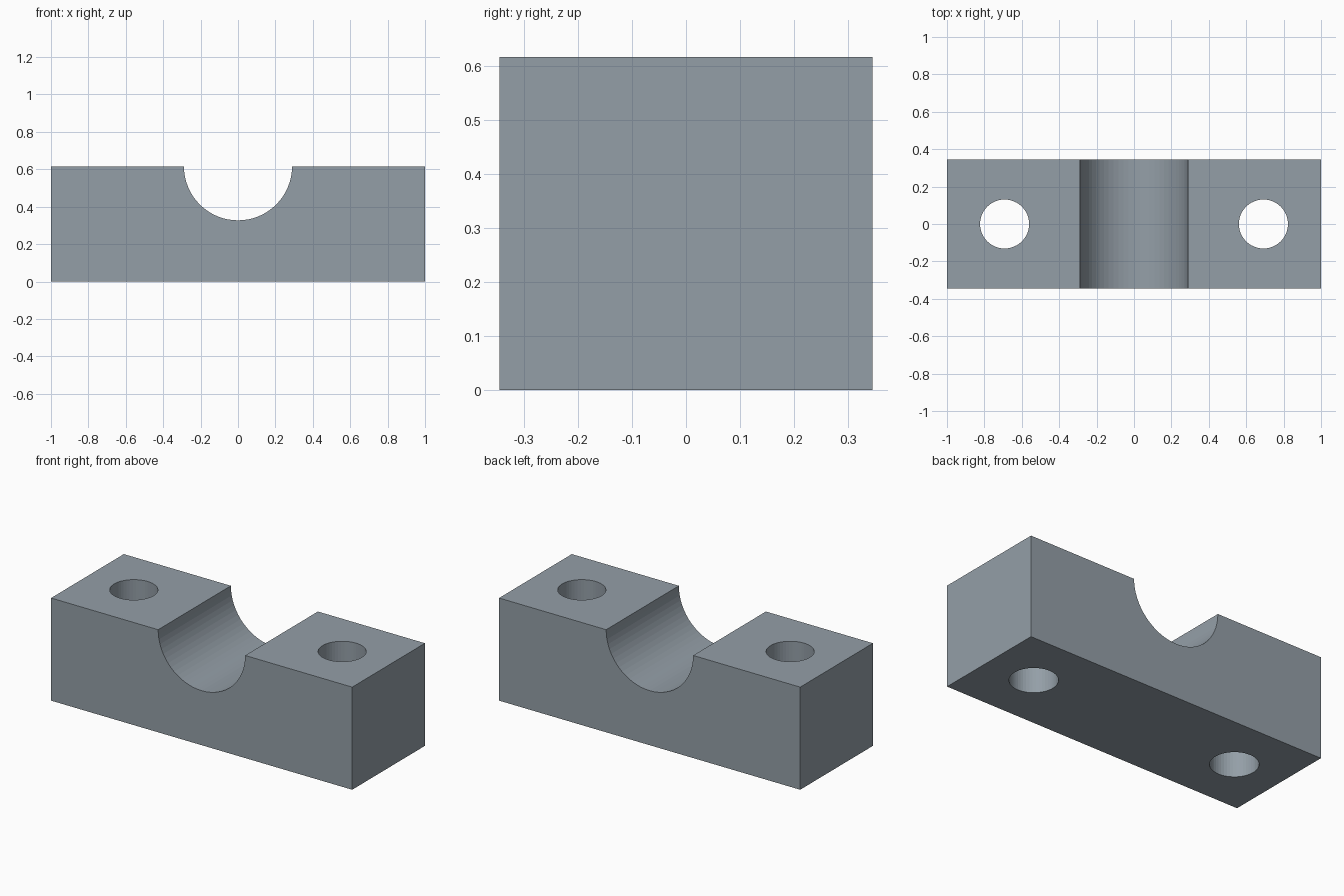
import bpy, bmesh
from math import pi, cos, sin

if "Cube" in bpy.data.objects:
    bpy.data.objects.remove(bpy.data.objects["Cube"])

HEIGHT, HALF_DEPTH = 0.616, 0.345
GROOVE_R, GROOVE_STEPS = 0.289, 32
HOLE_X, HOLE_R = 0.692, 0.131


def extruded_profile(name, points, y0, y1):
    """Extrude an x-z outline along y into a closed solid."""
    bm = bmesh.new()
    face = bm.faces.new([bm.verts.new((x, y0, z)) for x, z in points])
    result = bmesh.ops.extrude_face_region(bm, geom=[face], use_keep_orig=True)
    moved = [v for v in result["geom"] if isinstance(v, bmesh.types.BMVert)]
    bmesh.ops.translate(bm, verts=moved, vec=(0, y1 - y0, 0))
    bmesh.ops.recalc_face_normals(bm, faces=bm.faces)
    mesh = bpy.data.meshes.new(name)
    bm.to_mesh(mesh)
    bm.free()
    obj = bpy.data.objects.new(name, mesh)
    bpy.context.collection.objects.link(obj)
    return obj


def select_only(obj):
    bpy.ops.object.select_all(action='DESELECT')
    obj.select_set(True)
    bpy.context.view_layer.objects.active = obj


# Blue-grey steel
steel = bpy.data.materials.new("steel")
steel.diffuse_color = (0.296, 0.345, 0.388, 1)
steel.use_nodes = True
steel.node_tree.nodes["Principled BSDF"].inputs["Base Color"].default_value = steel.diffuse_color

# Block outline with the half-round shaft groove in its top, flat facets
groove = [(GROOVE_R * cos(pi * i / GROOVE_STEPS),
           HEIGHT - GROOVE_R * sin(pi * i / GROOVE_STEPS))
          for i in range(GROOVE_STEPS + 1)]
outline = [(-1, 0), (1, 0), (1, HEIGHT)] + groove + [(-1, HEIGHT)]
block = extruded_profile("clamp_block", outline, -HALF_DEPTH, HALF_DEPTH)
block.data.materials.append(steel)

# Vertical bolt holes, one each side
for side in (-1, 1):
    bpy.ops.mesh.primitive_cylinder_add(
        vertices=48, radius=HOLE_R, depth=HEIGHT + 0.4,
        location=(side * HOLE_X, 0, HEIGHT / 2))
    cutter = bpy.context.object
    cutter.name = "bolt_hole_cutter"
    cutter.hide_render = True
    cutter.data.materials.append(steel)
    cut = block.modifiers.new("bolt_hole", 'BOOLEAN')
    cut.operation, cut.solver, cut.object = 'DIFFERENCE', 'EXACT', cutter
    select_only(block)
    bpy.ops.object.modifier_apply(modifier=cut.name)
    bpy.data.objects.remove(cutter)
